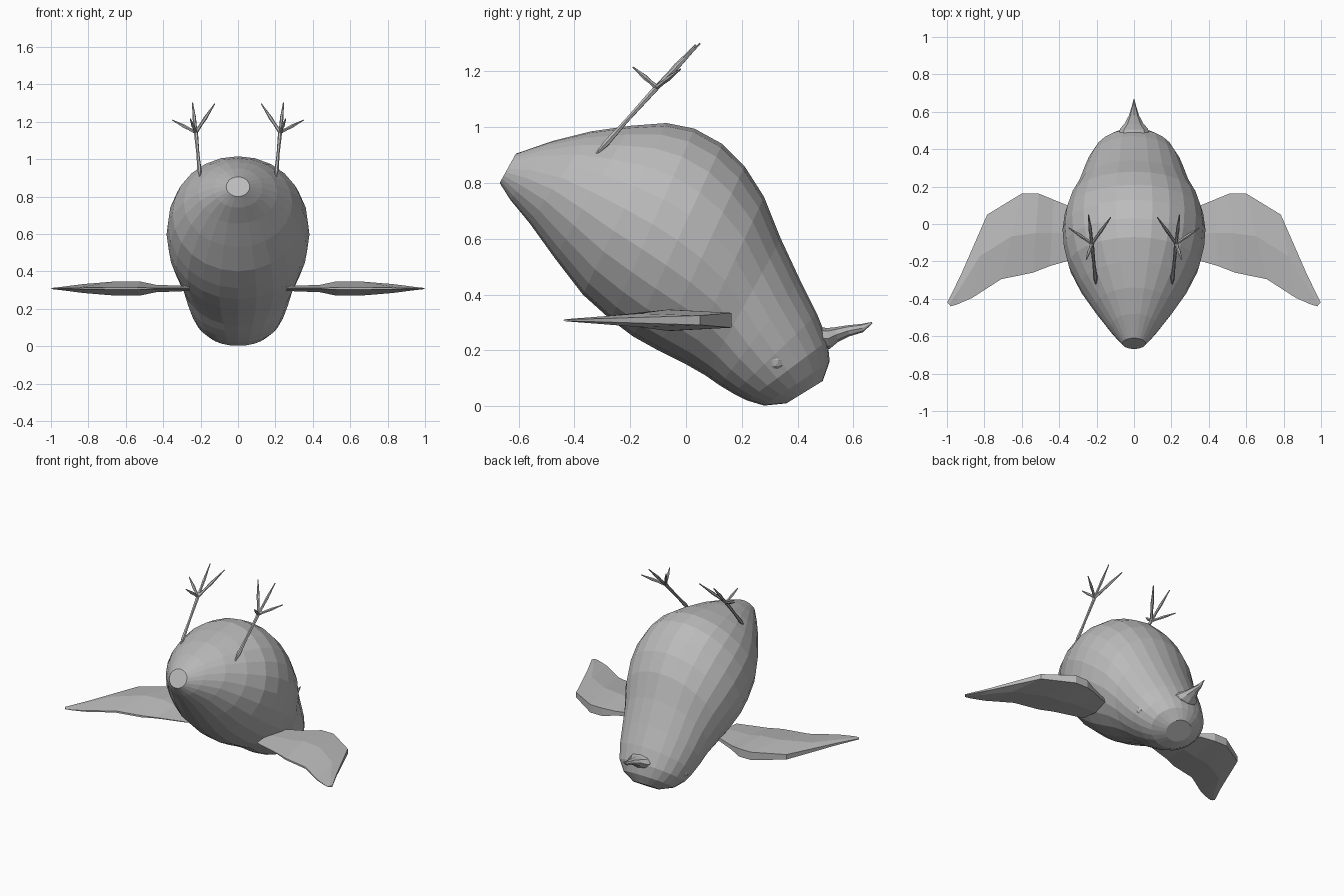
import bpy, bmesh, math
from mathutils import Vector

if "Cube" in bpy.data.objects:
    bpy.data.objects.remove(bpy.data.objects["Cube"])

grey = bpy.data.materials.new("plain_grey")
grey.diffuse_color = (0.5, 0.5, 0.5, 1)
grey.use_nodes = True
grey.node_tree.nodes["Principled BSDF"].inputs["Base Color"].default_value = grey.diffuse_color


def finish(name, bm):
    bmesh.ops.recalc_face_normals(bm, faces=bm.faces[:])
    me = bpy.data.meshes.new(name)
    bm.to_mesh(me)
    bm.free()
    me.materials.append(grey)
    ob = bpy.data.objects.new(name, me)
    bpy.context.collection.objects.link(ob)
    return ob


def loft(bm, rings):
    """Skin a list of closed rings and cap both ends."""
    loops = [[bm.verts.new(p) for p in r] for r in rings]
    n = len(loops[0])
    for a, b in zip(loops, loops[1:]):
        for i in range(n):
            j = (i + 1) % n
            bm.faces.new((a[i], a[j], b[j], b[i]))
    bm.faces.new(loops[0])
    bm.faces.new(loops[-1])


def section(uy, uz, ly, lz, w, n):
    """Ellipse spanned by an upper and a lower side-view point, half width w."""
    c = Vector((0, (uy + ly) / 2, (uz + lz) / 2))
    v = Vector((0, (uy - ly) / 2, (uz - lz) / 2))
    return [c + v * math.cos(t) + Vector((w * math.sin(t), 0, 0))
            for t in (2 * math.pi * i / n for i in range(n))]


def tube(bm, points, n=6):
    """Tapered limb through (position, radius) pairs."""
    d = (Vector(points[-1][0]) - Vector(points[0][0])).normalized()
    s = d.orthogonal().normalized()
    t = d.cross(s)
    loft(bm, [[Vector(p) + r * (s * math.cos(a) + t * math.sin(a))
               for a in (2 * math.pi * i / n for i in range(n))]
              for p, r in points])


# Body: tail to head, upper y z, lower y z, half width
BODY = [
    (-.61, .905, -.668, .80, .063), (-.48, .95, -.63, .74, .13),
    (-.34, .985, -.56, .655, .21), (-.20, 1.005, -.47, .53, .29),
    (-.07, 1.015, -.37, .40, .35), (.03, .995, -.27, .31, .375),
    (.13, .94, -.19, .25, .382), (.21, .86, -.10, .20, .37),
    (.28, .75, .0, .15, .34), (.34, .60, .07, .11, .30),
    (.41, .45, .12, .075, .275), (.47, .33, .17, .045, .25),
    (.508, .235, .22, .02, .22), (.515, .16, .28, .002, .17),
    (.49, .09, .36, .01, .085)]
bm = bmesh.new()
loft(bm, [section(*r, 24) for r in BODY])
finish("body", bm)

# Beak
BEAK = [(.47, .285, .48, .20, .085), (.505, .28, .515, .205, .074),
        (.535, .283, .545, .23, .048), (.58, .29, .585, .25, .026),
        (.63, .295, .635, .265, .011), (.667, .302, .668, .297, .002)]
bm = bmesh.new()
loft(bm, [section(*r, 8) for r in BEAK])
finish("beak", bm)

# Wing stations: leading x y, trailing x y, half thickness
WING = [(.26, .06, .26, -.17, .013), (.43, .13, .45, -.225, .02),
        (.51, .163, .54, -.26, .038), (.60, .163, .71, -.295, .038),
        (.785, .05, .865, -.395, .024), (.925, -.27, .945, -.43, .01),
        (.998, -.42, .98, -.44, .004)]
# Toe tips
TOES = [(.35, -.02, 1.208), (.243, .05, 1.30), (.125, .035, 1.295),
        (.255, -.19, 1.215)]
ANKLE = Vector((.225, -.105, 1.143))
HIP = Vector((.203, -.32, .905))

for side, sx in (("right", 1), ("left", -1)):
    def mirrored(bm):
        for v in bm.verts:
            v.co.x *= sx
        return bm

    # Wing: thick leading edge, raised middle, thin trailing edge
    bm = bmesh.new()
    rings = []
    for lx, ly, tx, ty, h in WING:
        mx, my = lx + (tx - lx) * .5, ly + (ty - ly) * .5
        rings.append([Vector((x, y, .308 + z)) for x, y, z in (
            (lx, ly, .7 * h), (mx, my, h), (tx, ty, .15 * h),
            (tx, ty, -.15 * h), (mx, my, -h), (lx, ly, -.7 * h))])
    loft(bm, rings)
    finish(side + "_wing", mirrored(bm))

    # Leg with four toes
    bm = bmesh.new()
    tube(bm, [(HIP, .004), (HIP.lerp(ANKLE, .15), .012),
              (HIP.lerp(ANKLE, .5), .008), (ANKLE, .011)])
    for tip in TOES:
        tip = Vector(tip)
        tube(bm, [(ANKLE, .010), (ANKLE.lerp(tip, .3), .008),
                  (ANKLE.lerp(tip, .5), .010), (ANKLE.lerp(tip, .75), .006),
                  (tip, .003)])
    finish(side + "_leg", mirrored(bm))

    # Eye
    bm = bmesh.new()
    bmesh.ops.create_icosphere(bm, subdivisions=2, radius=.042)
    bmesh.ops.translate(bm, verts=bm.verts[:], vec=(.203, .32, .165))
    finish(side + "_eye", mirrored(bm))
